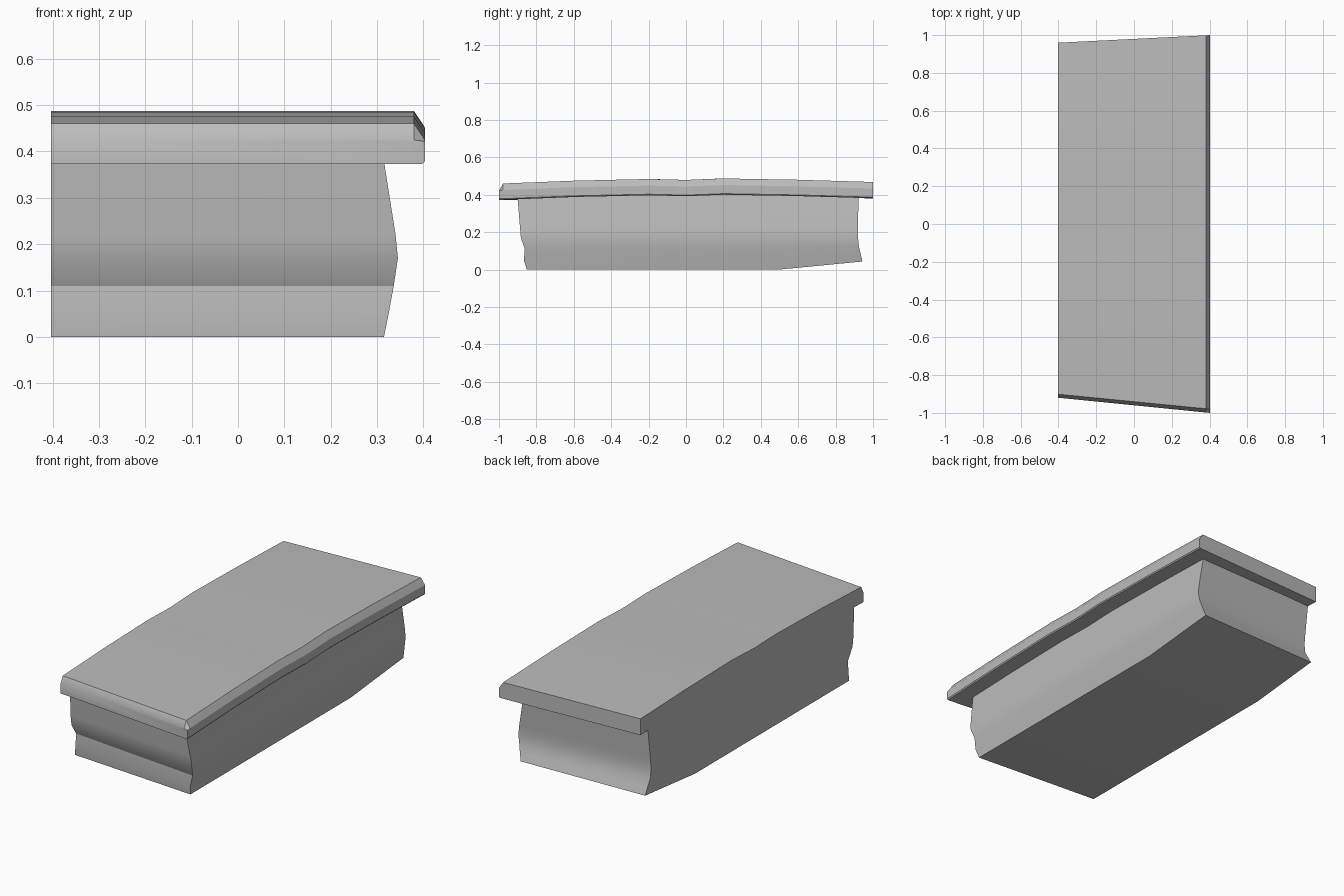
import bpy
import bmesh
import math

cube = bpy.data.objects.get("Cube")
if cube:
    bpy.data.objects.remove(cube, do_unlink=True)

grey = bpy.data.materials.new("plain grey")
grey.use_nodes = True
colour = (0.5, 0.5, 0.5, 1)
grey.diffuse_color = colour
grey.node_tree.nodes["Principled BSDF"].inputs["Base Color"].default_value = colour


def loft(name, rings, start_cap, end_cap):
    """Skin matching closed rings; caps are lists of ring indices."""
    bm = bmesh.new()
    rows = [[bm.verts.new(p) for p in ring] for ring in rings]
    count = len(rows[0])
    for low, high in zip(rows, rows[1:]):
        for i in range(count):
            j = (i + 1) % count
            bm.faces.new((low[i], low[j], high[j], high[i]))
    for row, cap in ((rows[0], start_cap), (rows[-1], end_cap)):
        for face in cap:
            bm.faces.new([row[i] for i in face])
    bmesh.ops.recalc_face_normals(bm, faces=bm.faces)
    mesh = bpy.data.meshes.new(name)
    bm.to_mesh(mesh)
    bm.free()
    mesh.materials.append(grey)
    obj = bpy.data.objects.new(name, mesh)
    bpy.context.collection.objects.link(obj)
    bpy.ops.object.select_all(action="DESELECT")
    obj.select_set(True)
    bpy.context.view_layer.objects.active = obj
    bpy.ops.object.shade_smooth_by_angle(angle=math.radians(30))
    return obj


# Base block: flat on one side, bulging on the other, hollowed ends.
# Each level: z, bulge x, front y (right, left), back y (right, left)
levels = [
    (0.00, 0.315, -0.851, -0.800, 0.943, 0.920),
    (0.05, 0.325, -0.867, -0.793, 0.935, 0.900),
    (0.11, 0.336, -0.862, -0.790, 0.925, 0.875),
    (0.17, 0.345, -0.883, -0.828, 0.920, 0.870),
    (0.22, 0.340, -0.887, -0.835, 0.920, 0.875),
    (0.41, 0.310, -0.903, -0.843, 0.922, 0.900),
]
FLAT = -0.403
base_rings = []
for z, x, front_r, front_l, back_r, back_l in levels:
    raised = z + 0.043 * max(0, 1 - z / 0.15)   # underside lifts at the back
    base_rings.append([
        (FLAT, front_l, z), (x, front_r, z), (x, 0.5, z),
        (x, back_r, raised), (FLAT, back_l, raised), (FLAT, 0.5, z),
    ])
halves = [(0, 1, 2, 5), (5, 2, 3, 4)]
loft("base_block", base_rings, halves, halves)

# Top slab: gently wavy, with slanted ends and a chamfered long edge.
THICK, DROP, EDGE = 0.087, 0.035, 0.403
# Each station: y, top height, chamfer drop of the whole top
stations = [
    (-1.0, 0.46, DROP), (-0.98, 0.46, 0), (-0.6, 0.475, 0), (-0.2, 0.484, 0),
    (0.0, 0.479, 0), (0.2, 0.487, 0), (0.6, 0.48, 0), (1.0, 0.468, 0),
]
slab_rings = []
for y, top, drop in stations:
    slant = -0.1 * y if y < 0 else -0.05 * y
    profile = [
        (FLAT, top - THICK), (FLAT, top - drop), (EDGE - 0.023, top - drop),
        (EDGE, top - DROP - drop * 0.1), (EDGE, top - THICK + 0.006),
        (EDGE - 0.005, top - THICK),
    ]
    slab_rings.append([(x, y + slant * (EDGE - x), z) for x, z in profile])
end = [tuple(range(6))]
loft("top_slab", slab_rings, end, end)
